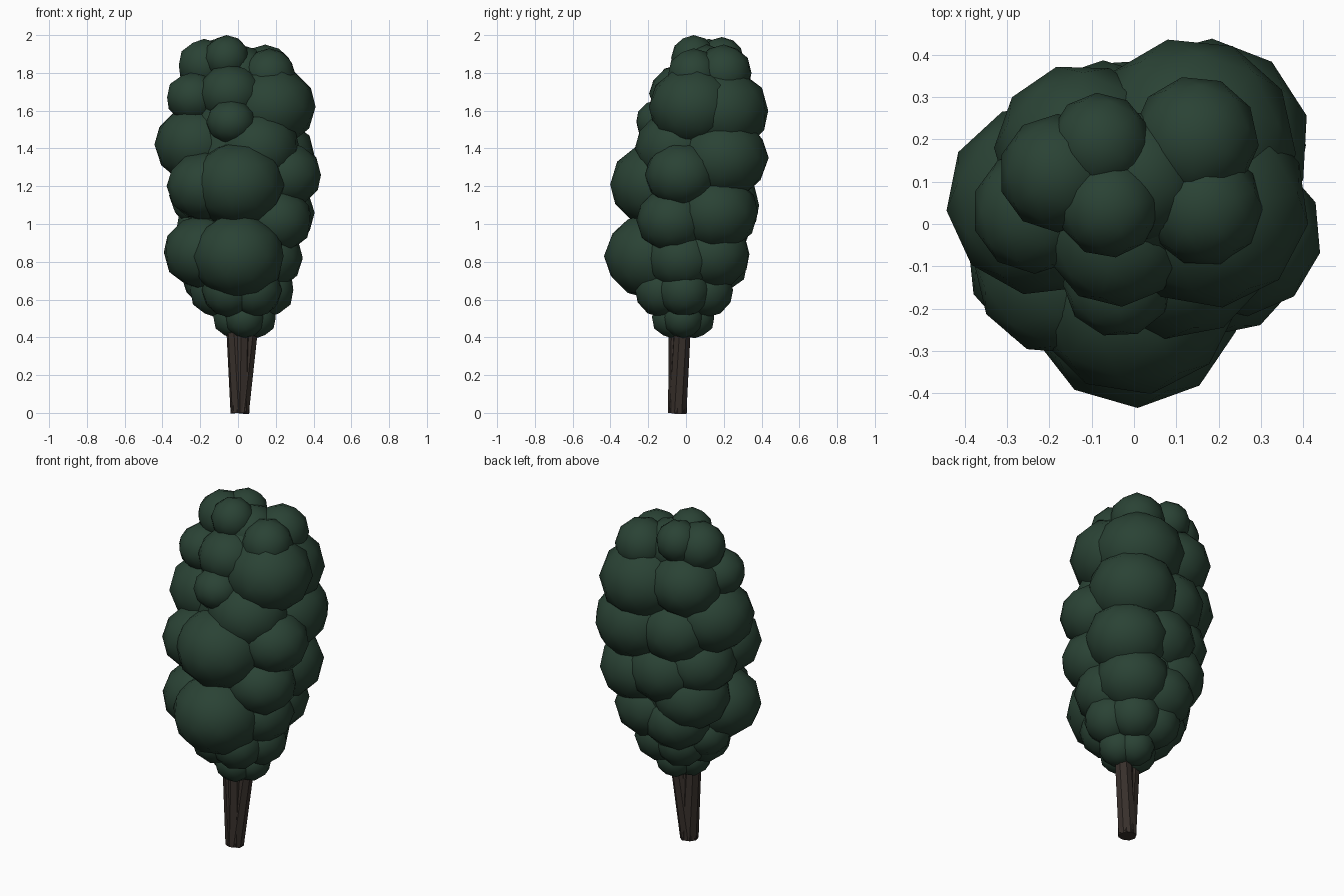
import bpy, math
from mathutils import Vector

if "Cube" in bpy.data.objects:
    bpy.data.objects.remove(bpy.data.objects["Cube"])


def material(name, color):
    m = bpy.data.materials.new(name)
    m.diffuse_color = (*color, 1)
    m.use_nodes = True
    m.node_tree.nodes["Principled BSDF"].inputs["Base Color"].default_value = m.diffuse_color
    return m


LEAF = material("leaf_green", (0.023, 0.055, 0.035))
BARK = material("bark_brown", (0.04, 0.03, 0.025))


def finish(name, mat):
    ob = bpy.context.object
    ob.name = name
    ob.data.materials.append(mat)
    bpy.ops.object.shade_smooth_by_angle(angle=math.radians(35))
    return ob


def clump(name, loc, size, turn=0.0, detail=2):
    bpy.ops.mesh.primitive_ico_sphere_add(subdivisions=detail, radius=1, location=loc,
                                          rotation=(0, 0, turn))
    ob = finish(name, LEAF)
    ob.scale = size
    return ob


def limb(name, a, b, r1, r2):
    a, b = Vector(a), Vector(b)
    bpy.ops.mesh.primitive_cone_add(vertices=8, radius1=r1, radius2=r2,
                                    depth=(b - a).length, location=(a + b) / 2)
    ob = finish(name, BARK)
    ob.rotation_euler = (b - a).to_track_quat('Z', 'Y').to_euler()


# Crown clumps: x, y, z, radius
crown = [
    (-.18, .12, 1.84, .14), (-.08, .19, 1.87, .12), (-.06, .04, 1.88, .12),
    (.145, .20, 1.80, .15), (.165, .04, 1.79, .14), (.01, .11, 1.79, .16),
]
# Body clumps: x, y, z, radius
body = [
    # shoulder
    (-.25, .03, 1.67, .13), (-.05, -.04, 1.69, .15), (.20, .04, 1.62, .21),
    (.15, .21, 1.60, .22), (-.14, .19, 1.63, .18), (-.04, -.15, 1.54, .115),
    # upper middle
    (-.24, .06, 1.42, .20), (.12, -.06, 1.40, .20), (.19, .21, 1.35, .215),
    (-.08, .19, 1.35, .19), (.27, -.03, 1.26, .17),
    # middle
    (0, -.18, 1.21, .22), (-.19, -.12, 1.20, .18), (-.18, .11, 1.15, .18),
    (0, .20, 1.10, .19), (.20, .17, 1.06, .20), (.22, -.08, 1.02, .17),
    (-.14, .13, .95, .19),
    # lower
    (0, -.21, .83, .22), (-.20, -.09, .85, .19), (.17, -.03, .82, .17),
    (.14, .15, .84, .18), (-.06, .16, .80, .17), (-.16, .03, .70, .13),
]
for i, (x, y, z, r) in enumerate(crown):
    clump(f"crown_clump_{i + 1}", (x, y, z), (r, r, r), i * 0.7)

# Body clumps are sunk towards the axis and widened so the valleys stay shallow
for i, (x, y, z, r) in enumerate(body):
    out = Vector((x, y - .04, 0)).normalized() * r * .12
    clump(f"leaf_clump_{i + 1}", (x - out.x, y - out.y, z),
          (r * 1.14, r * 1.14, r * 1.04), i * 0.7)

# Small rings of clumps at the base of the foliage: centre, ring radius, clump radius, count
for name, (cx, cy, cz), ring, r, n in (
        ("lower_ring", (.02, -.01, .65), .135, .145, 6),
        ("bottom_ring", (.035, -.015, .505), .06, .11, 4)):
    for k in range(n):
        a = math.tau * k / n
        clump(f"{name}_{k + 1}", (cx + ring * math.cos(a), cy + ring * math.sin(a), cz),
              (r, r, r), a)

# Foliage core closing the gaps between clumps
clump("foliage_core", (.01, .05, 1.2), (.29, .26, .68), detail=3)

# Trunk of diverging limbs
base = (.01, -.045, 0)
limb("trunk_left", base, (-.025, -.04, .6), .05, .045)
limb("trunk_right", base, (.08, -.01, .6), .05, .045)
limb("trunk_front", base, (.02, -.045, .6), .05, .045)
